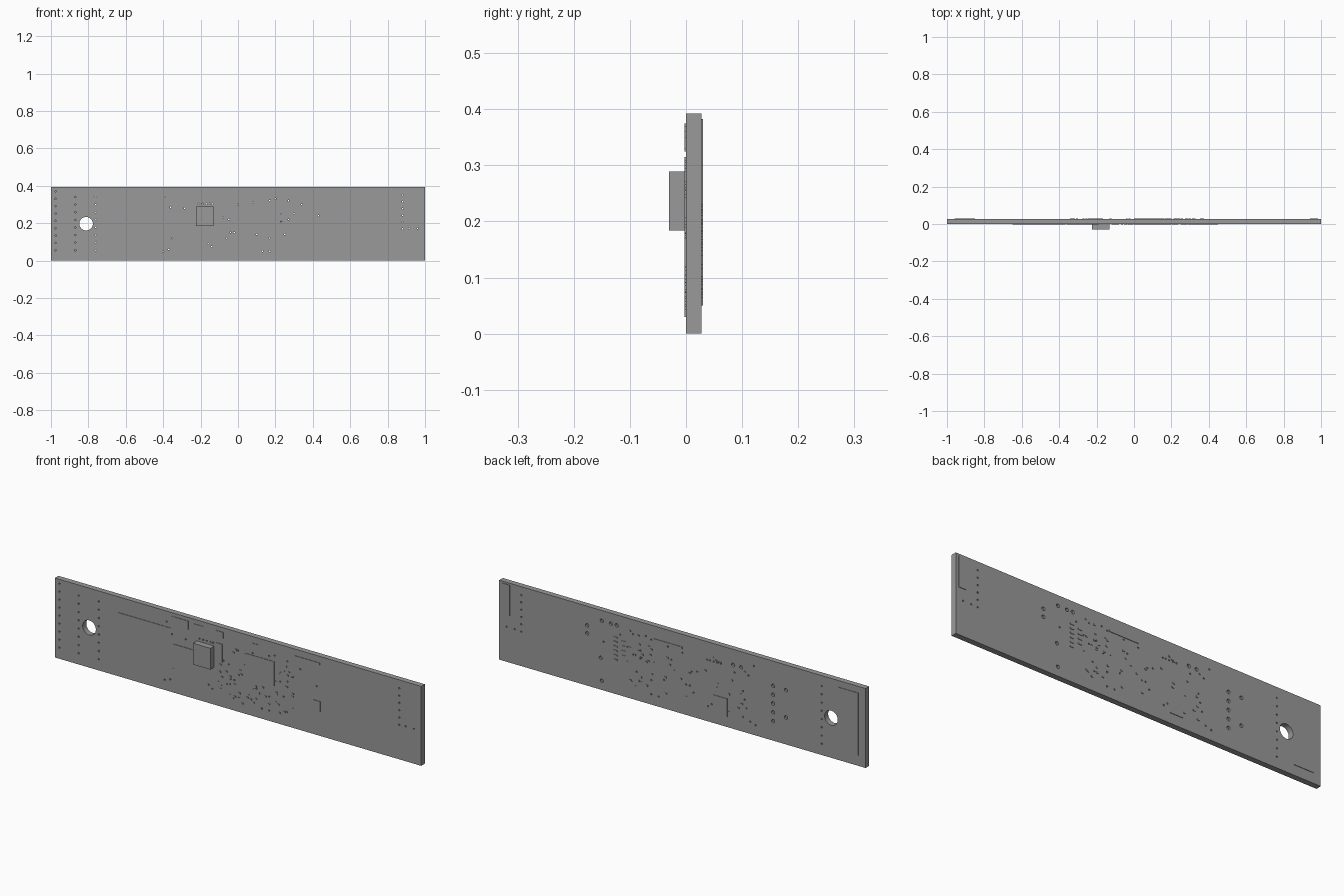
import bpy, bmesh, math, random
from mathutils import Matrix

if "Cube" in bpy.data.objects:
    bpy.data.objects.remove(bpy.data.objects["Cube"])
random.seed(4)

T = 0.028    # board thickness (y from 0 to T)
F = 0.0025   # raised copper / label thickness

grey = bpy.data.materials.new("dark_grey")
grey.diffuse_color = (0.32, 0.32, 0.32, 1)
grey.use_nodes = True
grey.node_tree.nodes["Principled BSDF"].inputs["Base Color"].default_value = grey.diffuse_color


def add_box(bm, x0, x1, y0, y1, z0, z1):
    m = Matrix.Translation(((x0 + x1) / 2, (y0 + y1) / 2, (z0 + z1) / 2)) @ \
        Matrix.Diagonal((x1 - x0, y1 - y0, z1 - z0, 1))
    bmesh.ops.create_cube(bm, size=1, matrix=m)


def add_disc(bm, x, z, r, y0, y1, n):
    m = Matrix.Translation((x, (y0 + y1) / 2, z)) @ Matrix.Rotation(math.pi / 2, 4, 'X')
    bmesh.ops.create_cone(bm, cap_ends=True, segments=n, radius1=r, radius2=r,
                          depth=y1 - y0, matrix=m)


def finish(bm, name):
    me = bpy.data.meshes.new(name)
    bm.to_mesh(me)
    bm.free()
    me.materials.append(grey)
    ob = bpy.data.objects.new(name, me)
    bpy.context.collection.objects.link(ob)
    return ob


def column(x, z0, z1, n):
    return [(x, z0 + (z1 - z0) * i / (n - 1)) for i in range(n)]


# board
bm = bmesh.new()
add_box(bm, -1, 1, 0, T, 0, 0.392)
board = finish(bm, "circuit_board")

# drilled vias: edge columns and scattered ones
vias = (column(-0.87, 0.055, 0.34, 8) + column(-0.76, 0.055, 0.34, 8)
        + column(0.88, 0.17, 0.35, 6) + [(0.915, 0.172), (0.96, 0.172)]
        + [(x, 0.303) for x in (-0.21, -0.19, -0.17, -0.15, -0.135)])
vias += [(-.39, .34), (-.36, .285), (-.285, .28), (-.33, .2), (-.34, .16), (-.35, .12),
         (-.37, .06), (-.4, .05), (-.16, .09), (-.14, .075), (-.08, .23), (-.05, .22),
         (-.04, .15), (-.02, .15), (-.06, .12), (0, .3), (.08, .31), (.06, .25),
         (.1, .14), (.13, .05), (.17, .05), (.17, .12), (.17, .32), (.2, .33), (.23, .25),
         (.23, .21), (.27, .32), (.3, .25), (.34, .3), (.27, .22), (.43, .24), (.25, .14)]
# blind holes opening on the back only
blind = column(-.495, .096, .27, 5) + [(-.565, .268), (-.565, .133), (-.277, .315),
        (-.32, .315), (.52, .297), (.52, .258), (.446, .157), (.44, .341), (.39, .34),
        (.359, .34), (.44, .045)]
bm = bmesh.new()
add_disc(bm, -0.812, 0.197, 0.036, -0.02, 0.06, 32)
for x, z in vias:
    add_disc(bm, x, z, 0.004, -0.02, 0.06, 8)
for x, z in column(-0.975, 0.055, 0.37, 9):      # blind holes on the front
    add_disc(bm, x, z, 0.004, -0.02, 0.014, 8)
for x, z in blind:
    add_disc(bm, x, z, 0.009, 0.018, 0.06, 12)
cutter = finish(bm, "drill_cutter")
cutter.hide_render = True
mod = board.modifiers.new("drill", 'BOOLEAN')
mod.operation = 'DIFFERENCE'
mod.object = cutter
mod.solver = 'EXACT'
bpy.context.view_layer.objects.active = board
bpy.ops.object.modifier_apply(modifier="drill")
bpy.data.objects.remove(cutter)

# main chip on the front
bm = bmesh.new()
add_box(bm, -0.225, -0.13, -0.03, 0, 0.184, 0.289)
finish(bm, "chip")

# thin raised areas on the front: (x0, x1, z0, z1)
bm = bmesh.new()
for x0, x1, z0, z1 in [(-.65, -.365, .07, .315), (-.35, -.187, .03, .24),
                       (-.36, -.27, .335, .375), (-.24, -.19, .325, .37),
                       (-.12, -.085, .22, .31), (-.12, -.08, .34, .37),
                       (.046, .198, .18, .3), (.306, .447, .35, .36),
                       (.41, .45, .12, .17), (.08, .11, .33, .36)]:
    add_box(bm, x0, x1, -F, 0, z0, z1)
# small component pads
for i in range(60):
    x, z = random.uniform(-.12, .3), random.uniform(.04, .3)
    add_box(bm, x, x + .01, -F, 0, z, z + .007)
finish(bm, "front_copper")

# thin raised areas on the back
bm = bmesh.new()
for x0, x1, z0, z1 in [(-.96, -.85, .05, .36), (.942, .985, .23, .383),
                       (-.245, -.17, .05, .14), (0, .16, .32, .33)]:
    add_box(bm, x0, x1, T, T + F, z0, z1)
for x, z in column(.364, .17, .28, 6) + column(.32, .2, .27, 4):
    add_box(bm, x - .01, x + .01, T, T + F, z - .003, z + .003)
for i in range(50):
    x, z = random.uniform(-.35, .3), random.uniform(.06, .34)
    add_box(bm, x, x + .01, T, T + F, z, z + .007)
finish(bm, "back_copper")
